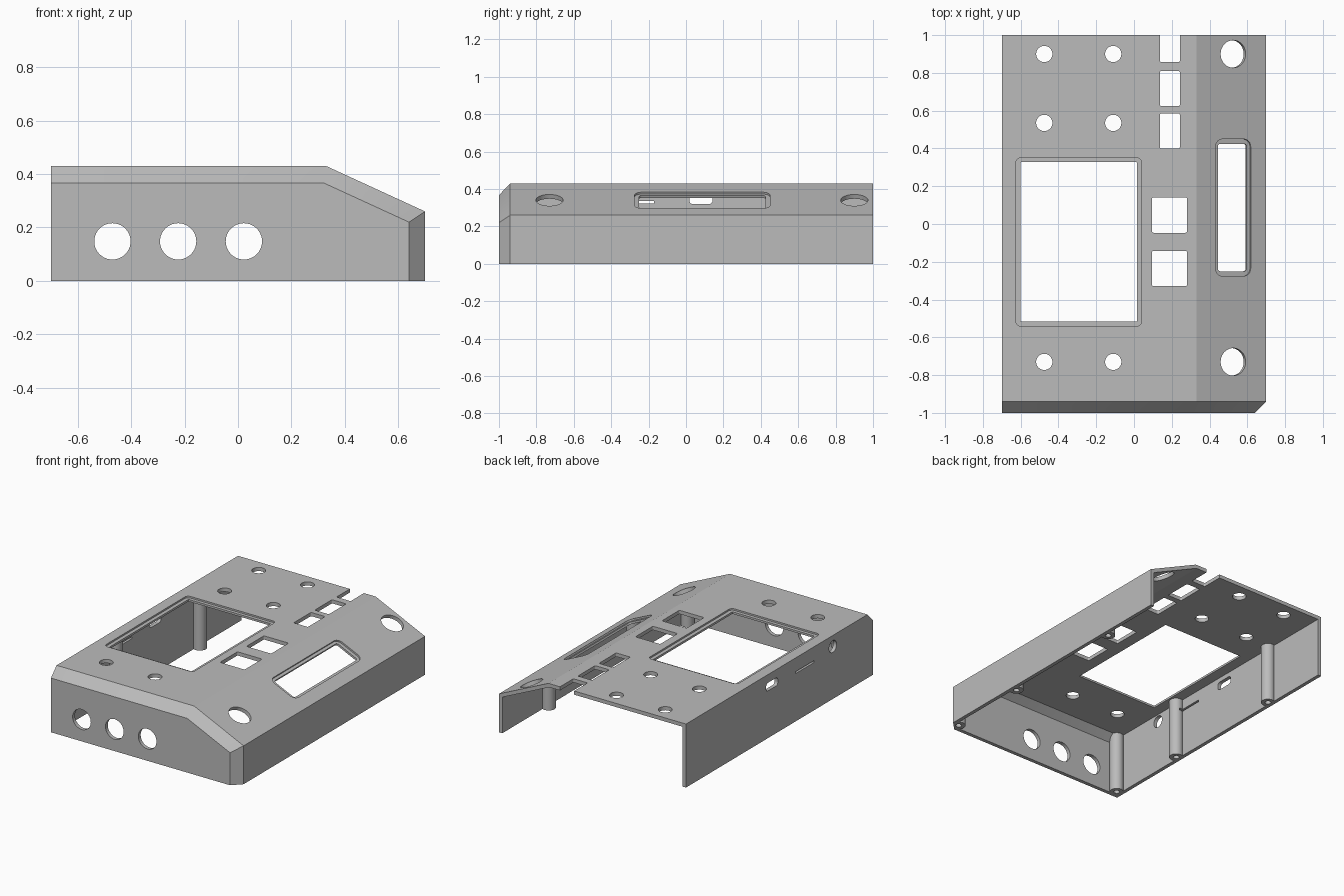
import bpy, bmesh, math
from mathutils import Matrix, Vector

if "Cube" in bpy.data.objects:
    bpy.data.objects.remove(bpy.data.objects["Cube"], do_unlink=True)

grey = bpy.data.materials.new("plain grey")
grey.use_nodes = True
grey.diffuse_color = (0.5, 0.5, 0.5, 1)
grey.node_tree.nodes["Principled BSDF"].inputs["Base Color"].default_value = (0.5, 0.5, 0.5, 1)


def loft(name, rings, matrix=Matrix()):
    """Closed solid through rings of equally many points."""
    bm = bmesh.new()
    loops = [[bm.verts.new(matrix @ Vector(p)) for p in ring] for ring in rings]
    for a, b in zip(loops, loops[1:]):
        for i in range(len(a)):
            j = (i + 1) % len(a)
            bm.faces.new((a[i], a[j], b[j], b[i]))
    bm.faces.new(loops[0])
    bm.faces.new(loops[-1])
    bmesh.ops.recalc_face_normals(bm, faces=bm.faces)
    mesh = bpy.data.meshes.new(name)
    bm.to_mesh(mesh)
    bm.free()
    mesh.materials.append(grey)
    obj = bpy.data.objects.new(name, mesh)
    bpy.context.collection.objects.link(obj)
    return obj


def circle(r, n=40):
    return [(r * math.cos(i * math.tau / n), r * math.sin(i * math.tau / n)) for i in range(n)]


def rounded(w, h, r, n=6):
    pts = []
    for k, (sx, sy) in enumerate(((1, 1), (-1, 1), (-1, -1), (1, -1))):
        for i in range(n + 1):
            a = (k + i / n) * math.pi / 2
            pts.append((sx * (w / 2 - r) + r * math.cos(a), sy * (h / 2 - r) + r * math.sin(a)))
    return pts


def prism(outline, low, high, matrix):
    return loft("cutter", [[(x, y, z) for x, y in outline] for z in (low, high)], matrix)


def cut(target, cutter):
    cutter.hide_render = True
    mod = target.modifiers.new("cut", 'BOOLEAN')
    mod.operation = 'DIFFERENCE'
    mod.solver = 'EXACT'
    mod.object = cutter
    bpy.context.view_layer.objects.active = target
    bpy.ops.object.modifier_apply(modifier=mod.name)
    bpy.data.objects.remove(cutter, do_unlink=True)


def section(y, left, right, bottom, shoulder, ridge, top):
    return [(x, y, z) for x, z in ((left, bottom), (right, bottom), (right, shoulder),
                                   (ridge, top), (left, top))]


# Outer shell with chamfered front, and the cavity open at the back and bottom
shell = loft("enclosure_shell", [
    section(-1, -0.7, 0.64, 0, 0.22, 0.32, 0.367),
    section(-0.94, -0.7, 0.7, 0, 0.26, 0.33, 0.43),
    section(1, -0.7, 0.7, 0, 0.26, 0.33, 0.43)])
cavity = loft("cavity", [
    section(-0.975, -0.675, 0.63, -0.1, 0.215, 0.313, 0.36),
    section(-0.93, -0.675, 0.675, -0.1, 0.244, 0.3245, 0.405),
    section(1.1, -0.675, 0.675, -0.1, 0.244, 0.3245, 0.405)])

# Screw posts stay solid where the cavity leaves them out
posts = [(s * x, y) for s in (-1, 1) for x, y in ((0.65, -0.945), (0.657, -0.37), (0.657, 0.53))]
for x, y in posts:
    cut(cavity, prism(circle(0.044), -0.2, 0.6, Matrix.Translation((x, y, 0))))
cut(shell, cavity)
for x, y in posts:
    cut(shell, prism(circle(0.019, 20), -0.1, 0.18, Matrix.Translation((x, y, 0))))


def top_at(x, y):
    return Matrix.Translation((x, y, 0.43))


def slope_at(x, y):
    z = 0.43 - (x - 0.33) * 0.17 / 0.37
    return Matrix.Translation((x, y, z)) @ Matrix.Rotation(math.atan2(0.17, 0.37), 4, 'Y')


def left_wall_at(y, z):
    return Matrix.Translation((-0.7, y, z)) @ Matrix.Rotation(math.pi / 2, 4, 'Y')


# Screen window with a shallow recess
cut(shell, prism(rounded(0.665, 0.89, 0.025), -0.011, 0.1, top_at(-0.2925, -0.095)))
cut(shell, prism(rounded(0.615, 0.845, 0.003), -0.1, 0.1, top_at(-0.2925, -0.095)))

# Round holes in the top
for x in (-0.475, -0.11):
    for y in (0.90, 0.535, -0.73):
        cut(shell, prism(circle(0.043), -0.1, 0.1, top_at(x, y)))

# Rectangular switch openings, the rearmost open to the back edge
for x, y, w, h in ((0.19, 0.957, 0.106, 0.2), (0.19, 0.717, 0.106, 0.185),
                   (0.19, 0.492, 0.106, 0.185), (0.188, 0.047, 0.185, 0.187),
                   (0.188, -0.236, 0.185, 0.187)):
    cut(shell, prism(rounded(w, h, 0.008), -0.1, 0.1, top_at(x, y)))

# Sloped panel: recessed display slot and two round holes
cut(shell, prism(rounded(0.205, 0.725, 0.04), -0.011, 0.1, slope_at(0.525, 0.087)))
cut(shell, prism(rounded(0.168, 0.675, 0.015), -0.1, 0.1, slope_at(0.525, 0.087)))
for y in (0.90, -0.73):
    cut(shell, prism(circle(0.073), -0.08, 0.1, slope_at(0.525, y)))

# Front connector holes
for x in (-0.47, -0.224, 0.022):
    place = Matrix.Translation((x, -1, 0.148)) @ Matrix.Rotation(math.pi / 2, 4, 'X')
    cut(shell, prism(circle(0.068), -0.05, 0.05, place))

# Side wall ports: round jack, thin card slit and rounded plug slot
for outline, y, z in ((circle(0.04), -0.57, 0.355), (rounded(0.013, 0.2, 0.003), -0.27, 0.33),
                      (rounded(0.055, 0.125, 0.02), 0.08, 0.347)):
    cut(shell, prism(outline, -0.05, 0.05, left_wall_at(y, z)))

# Smooth round walls, crisp edges
bpy.ops.object.select_all(action='DESELECT')
shell.select_set(True)
bpy.context.view_layer.objects.active = shell
bpy.ops.object.shade_smooth_by_angle(angle=math.radians(20))
